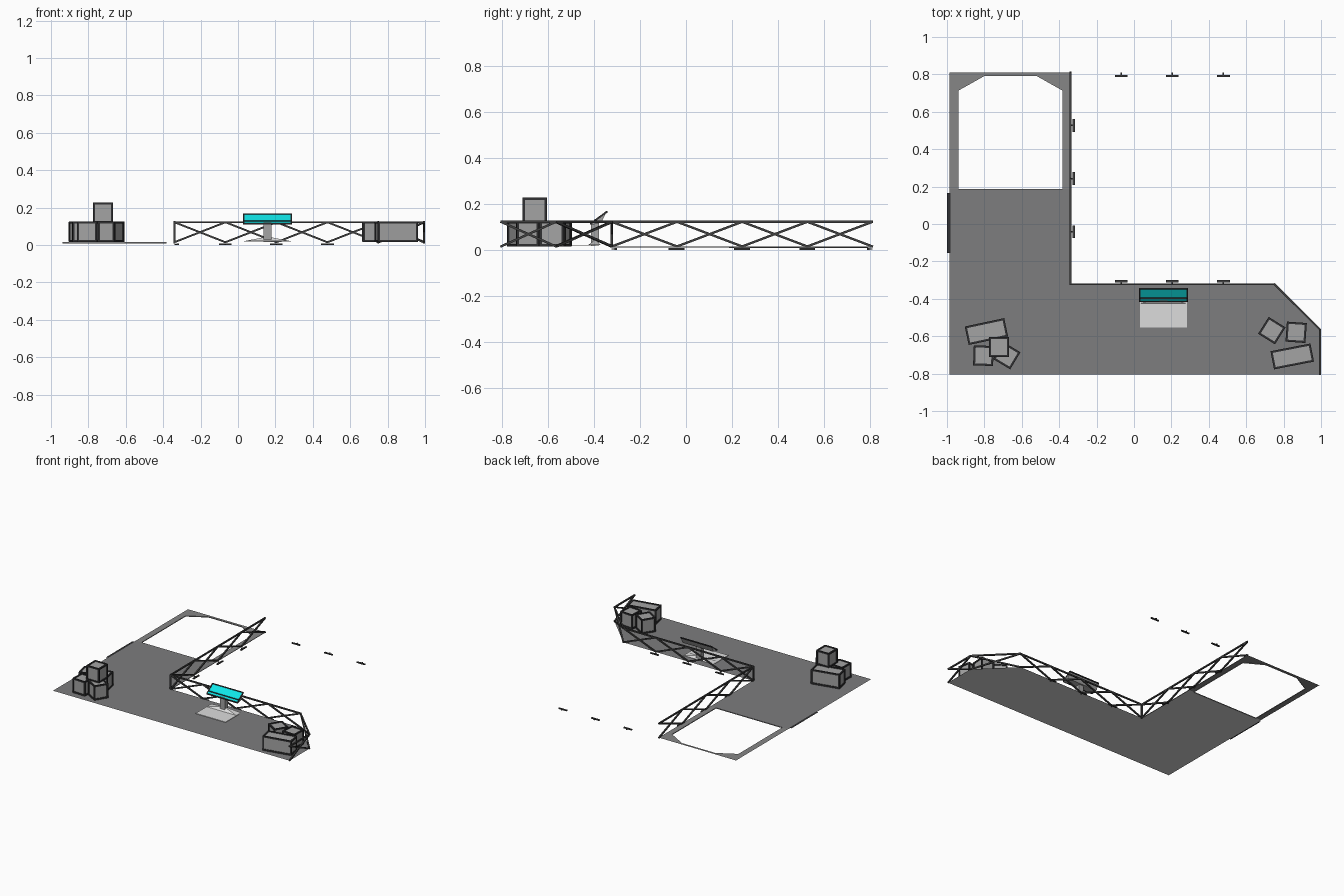
import bpy, bmesh, math
from mathutils import Vector, Matrix

old = bpy.data.objects.get("Cube")
if old:
    bpy.data.objects.remove(old, do_unlink=True)


def material(name, rgb):
    m = bpy.data.materials.new(name)
    m.use_nodes = True
    m.diffuse_color = (*rgb, 1)
    m.node_tree.nodes["Principled BSDF"].inputs["Base Color"].default_value = (*rgb, 1)
    return m


FLOOR = material("floor grey", (0.205, 0.205, 0.21))
FRAME = material("frame grey", (0.24, 0.24, 0.24))
CRATE = material("crate grey", (0.37, 0.37, 0.37))
DARK = material("dark trim", (0.03, 0.03, 0.032))
RAIL = material("railing metal", (0.05, 0.05, 0.05))
PALE = material("pale grey", (0.72, 0.72, 0.72))
UNDER = material("underside grey", (0.65, 0.65, 0.65))
CYAN = material("screen cyan", (0.005, 0.78, 0.8))

DECK = 0.015   # deck level
TOP = 0.122    # handrail level


def finish(name, bm, mat):
    mesh = bpy.data.meshes.new(name)
    mesh.materials.append(mat)
    bm.to_mesh(mesh)
    bm.free()
    ob = bpy.data.objects.new(name, mesh)
    bpy.context.collection.objects.link(ob)
    return ob


def add_box(bm, centre, size):
    mat = Matrix.Translation(centre) @ Matrix.Diagonal((*size, 1))
    bmesh.ops.create_cube(bm, size=1, matrix=mat)


def add_bar(bm, a, b, width=0.01):
    a, b = Vector(a), Vector(b)
    d = b - a
    mat = (Matrix.Translation((a + b) / 2) @ d.to_track_quat('X', 'Z').to_matrix().to_4x4()
           @ Matrix.Diagonal((d.length + width * 0.5, width, width, 1)))
    bmesh.ops.create_cube(bm, size=1, matrix=mat)


def add_prism(bm, profile, x0, x1):
    """Extrude a (y, z) profile from x0 to x1."""
    face = bm.faces.new([bm.verts.new((x0, y, z)) for y, z in profile])
    new = bmesh.ops.extrude_face_region(bm, geom=[face])["geom"]
    moved = [v for v in new if isinstance(v, bmesh.types.BMVert)]
    bmesh.ops.translate(bm, verts=moved, vec=(x1 - x0, 0, 0))
    bmesh.ops.recalc_face_normals(bm, faces=bm.faces)


def sheet(name, points, z, mat):
    bm = bmesh.new()
    bm.faces.new([bm.verts.new((x, y, z)) for x, y in points])
    finish(name, bm, mat)


# Deck: thin L-shaped sheet with a clipped corner, and a paler sheet facing down
L, R, F, B = -0.987, 0.995, -0.804, 0.81
IX, IY, HOLE_Y = -0.34, -0.322, 0.187
outline = [(L, F), (R, F), (R, -0.565), (0.751, IY), (IX, IY), (IX, HOLE_Y), (L, HOLE_Y)]
sheet("deck", outline, DECK, FLOOR)
sheet("deck_underside", outline[::-1], DECK - 0.002, UNDER)

# Frame round the opening, with a short lip hanging inside it
opening = [(-0.939, HOLE_Y), (-0.939, 0.713), (-0.80, 0.791),
           (-0.52, 0.791), (-0.382, 0.713), (-0.382, HOLE_Y)]
bm = bmesh.new()
inner = [bm.verts.new((x, y, DECK)) for x, y in opening]
outer = [bm.verts.new((x, y, DECK)) for x, y in
         [(IX, HOLE_Y), (IX, B), (L, B), (L, HOLE_Y)]]
bm.faces.new(inner + outer)
low = [bm.verts.new((x, y, DECK - 0.006)) for x, y in opening]
for i in range(len(inner)):
    j = (i + 1) % len(inner)
    bm.faces.new([inner[j], inner[i], low[i], low[j]])
finish("opening_frame", bm, FRAME)

# Flat threshold strip on the right edge
sheet("threshold_strip", [(-1.0, -0.155), (-0.982, -0.155), (-0.982, 0.165), (-1.0, 0.165)],
      DECK + 0.0005, DARK)


# Railings: top rail with crossed braces in each bay
def railing(name, start, end, bays):
    bm = bmesh.new()
    a, b = Vector((*start, 0)), Vector((*end, 0))
    low, high = Vector((0, 0, DECK)), Vector((0, 0, TOP))
    add_bar(bm, a + high, b + high)
    for i in range(bays):
        p, q = a.lerp(b, i / bays), a.lerp(b, (i + 1) / bays)
        add_bar(bm, p + low, q + high)
        add_bar(bm, p + high, q + low)
    finish(name, bm, RAIL)


CORNER = (IX, IY)
railing("side_railing", CORNER, (IX, B), 4)
railing("back_railing", CORNER, (0.751, IY), 4)
railing("corner_railing", (0.751, IY), (R, -0.565), 1)
railing("end_railing", (R, -0.565), (R, F), 1)

bm = bmesh.new()
add_bar(bm, (*CORNER, DECK), (*CORNER, TOP))
finish("corner_post", bm, RAIL)

# Thin sill under the side railing
bm = bmesh.new()
add_bar(bm, (IX, IY, DECK - 0.002), (IX, B, DECK - 0.002), 0.004)
finish("side_sill", bm, FRAME)


# Edge clips: small low T-shaped brackets
def clip(name, x, y, turn):
    bm = bmesh.new()
    add_box(bm, (0, 0, 0.004), (0.068, 0.011, 0.008))
    add_box(bm, (0, 0.011, 0.004), (0.008, 0.014, 0.005))
    ob = finish(name, bm, RAIL)
    ob.location = (x, y, 0)
    ob.rotation_euler.z = math.radians(turn)


for i in range(3):
    x = -0.068 + i * 0.273
    clip("back_clip", x, -0.306, 180)
    clip("far_clip", x, 0.792, 0)
    clip("side_clip", -0.322, -0.041 + i * 0.284, 90)


# Crates: grey block with dark bars along all twelve edges
def crate(name, x, y, width, depth, turn, z=DECK + 0.006, height=0.099):
    half = Vector((width, depth, height)) / 2
    block, edges = bmesh.new(), bmesh.new()
    add_box(block, (0, 0, 0), (width, depth, height))
    for axis in range(3):
        for s in (-1, 1):
            for t in (-1, 1):
                a = Vector(half)
                a[(axis + 1) % 3] *= s
                a[(axis + 2) % 3] *= t
                b = Vector(a)
                b[axis] = -a[axis]
                add_bar(edges, a, b, 0.011)
    for ob in (finish(name, block, CRATE), finish(name + "_edges", edges, DARK)):
        ob.location = (x, y, z + height / 2)
        ob.rotation_euler.z = math.radians(turn)


crate("right_long_crate", -0.789, -0.575, 0.205, 0.09, 12)
crate("right_small_crate", -0.805, -0.704, 0.096, 0.096, -2)
crate("right_turned_crate", -0.68, -0.704, 0.096, 0.096, -31)
crate("right_top_crate", -0.722, -0.657, 0.096, 0.096, 0, z=0.123)
crate("left_turned_crate", 0.737, -0.57, 0.096, 0.096, -32)
crate("left_small_crate", 0.867, -0.579, 0.096, 0.096, -4)
crate("left_long_crate", 0.846, -0.708, 0.207, 0.088, 11)

# Console: pale floor plate, low peaked foot, pedestal and wedge head
X0, X1 = 0.028, 0.287
MID = (X0 + X1) / 2
bm = bmesh.new()
add_box(bm, (MID, -0.473, DECK + 0.003), (0.25, 0.16, 0.004))
finish("console_plate", bm, PALE)

bm = bmesh.new()
ring = [bm.verts.new((x, y, DECK + 0.006)) for x, y in
        [(X0 + 0.005, -0.425), (X1 - 0.005, -0.425), (X1 - 0.005, -0.37), (X0 + 0.005, -0.37)]]
peak = bm.verts.new((MID, -0.395, 0.045))
for i in range(4):
    bm.faces.new([ring[i], ring[(i + 1) % 4], peak])
finish("console_foot", bm, PALE)

bm = bmesh.new()
add_box(bm, (MID, -0.395, 0.07), (0.042, 0.036, 0.1))
finish("console_pedestal", bm, CRATE)

HEAD_TOP, HEAD_LOW = Vector((0, -0.346, 0.164)), Vector((0, -0.414, 0.114))
bm = bmesh.new()
add_prism(bm, [(HEAD_TOP.y, HEAD_TOP.z), (HEAD_LOW.y, HEAD_LOW.z),
               (-0.408, 0.109), (-0.368, 0.118)], X0, X1)
finish("console_head", bm, CRATE)

# Dark border and divider on the sloping face
bm = bmesh.new()
left, right = Vector((X0 + 0.002, 0, 0)), Vector((X1 - 0.002, 0, 0))
for t in (0.0, 0.74, 1.0):
    p = HEAD_TOP.lerp(HEAD_LOW, t)
    add_bar(bm, p + left, p + right, 0.008)
for side in (left, right):
    add_bar(bm, HEAD_TOP + side, HEAD_LOW + side, 0.008)
finish("console_border", bm, DARK)


# Glowing panels laid on the sloping face
def screen(name, t0, t1):
    n = Vector((1, 0, 0)).cross(HEAD_TOP - HEAD_LOW).normalized()
    p, q = HEAD_TOP.lerp(HEAD_LOW, t0), HEAD_TOP.lerp(HEAD_LOW, t1)
    bm = bmesh.new()
    add_prism(bm, [(v.y, v.z) for v in (p, q, q + n * 0.002, p + n * 0.002)], X0, X1)
    finish(name, bm, CYAN)


screen("console_screen", 0.02, 0.72)
screen("console_keys", 0.76, 0.98)
